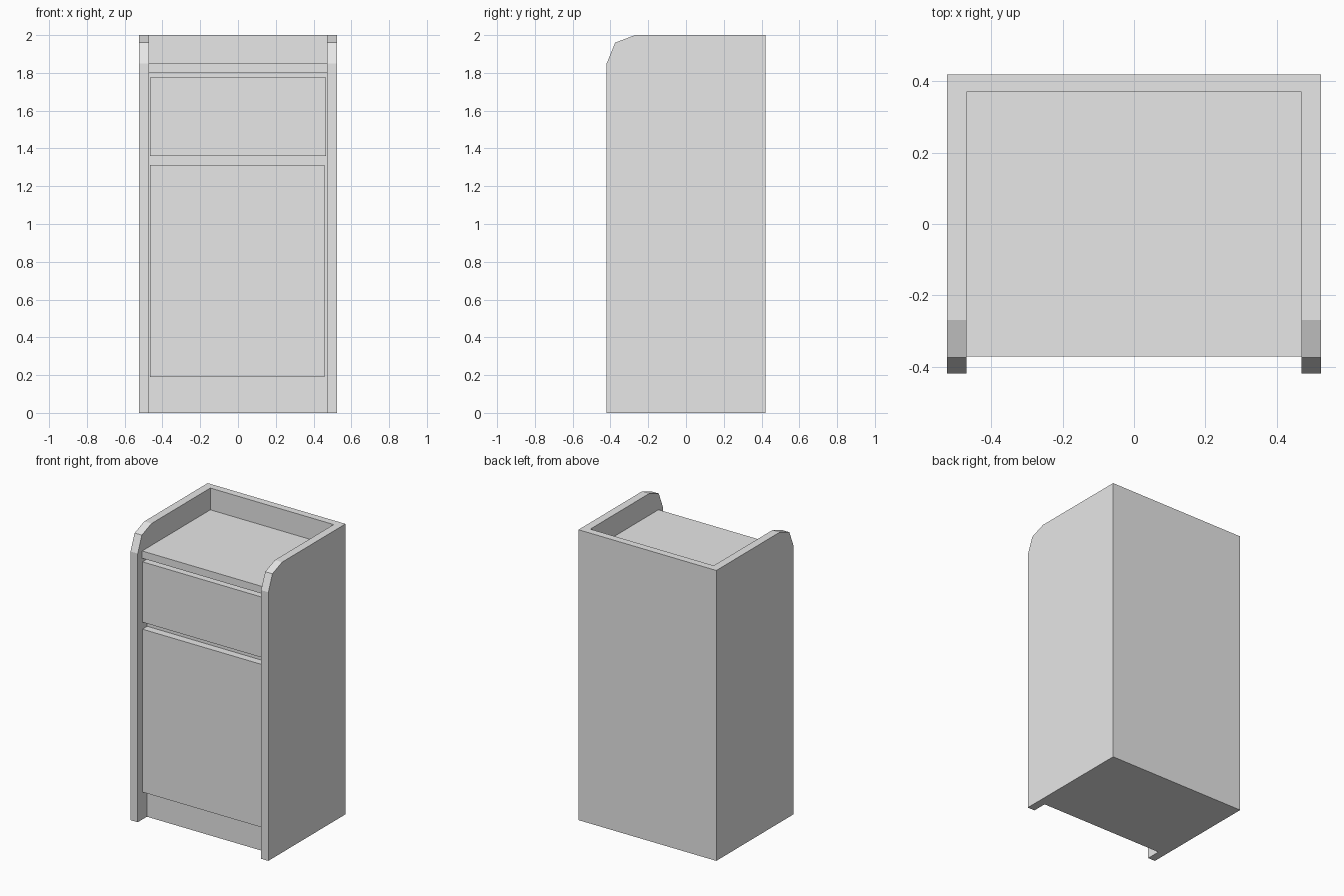
import bpy
import bmesh
from mathutils import Vector

old = bpy.data.objects.get("Cube")
if old:
    bpy.data.objects.remove(old, do_unlink=True)

# One plain grey finish
grey = bpy.data.materials.new("plain grey")
grey.use_nodes = True
COLOUR = (0.8, 0.8, 0.8, 1)
grey.diffuse_color = COLOUR
grey.node_tree.nodes["Principled BSDF"].inputs["Base Color"].default_value = COLOUR


def add_object(name, bm):
    bmesh.ops.recalc_face_normals(bm, faces=bm.faces)
    mesh = bpy.data.meshes.new(name)
    bm.to_mesh(mesh)
    bm.free()
    mesh.materials.append(grey)
    obj = bpy.data.objects.new(name, mesh)
    bpy.context.collection.objects.link(obj)
    return obj


def box(name, x, y, z):
    bm = bmesh.new()
    bmesh.ops.create_cube(bm, size=1)
    for v in bm.verts:
        v.co = Vector([r[0] if c < 0 else r[1] for c, r in zip(v.co, (x, y, z))])
    return add_object(name, bm)


def prism(name, profile, x0, x1):
    """Extrude a side profile of (y, z) points across x."""
    bm = bmesh.new()
    face = bm.faces.new([bm.verts.new((x0, y, z)) for y, z in profile])
    ext = bmesh.ops.extrude_face_region(bm, geom=[face])
    moved = [g for g in ext["geom"] if isinstance(g, bmesh.types.BMVert)]
    bmesh.ops.translate(bm, verts=moved, vec=(x1 - x0, 0, 0))
    return add_object(name, bm)


HALF_W, INNER = 0.525, 0.47
BACK, FRONT = 0.42, -0.42
SHELF_TOP, SHELF_BOTTOM = 1.85, 1.80
FACE, RECESS = -0.372, -0.32

# Cabinet: chamfered side profile, later hollowed between the side panels
profile = [(FRONT, 0), (BACK, 0), (BACK, 2), (-0.27, 2), (-0.375, 1.96), (FRONT, 1.85)]
cabinet = prism("cabinet_body", profile, -HALF_W, HALF_W)

# Cutters: top tray, set-back front, and the recess behind drawer and door
cutters = [
    box("tray_cutter", (-INNER, INNER), (-1, 0.37), (SHELF_TOP, 3)),
    box("front_cutter", (-INNER, INNER), (-1, FACE), (-1, 2.5)),
    box("recess_cutter", (-INNER, INNER), (-0.9, RECESS), (-0.9, SHELF_BOTTOM)),
]
for cutter in cutters:
    cutter.hide_render = True
    mod = cabinet.modifiers.new(cutter.name, 'BOOLEAN')
    mod.operation = 'DIFFERENCE'
    mod.solver = 'EXACT'
    mod.object = cutter
graph = bpy.context.evaluated_depsgraph_get()
cut_mesh = bpy.data.meshes.new_from_object(cabinet.evaluated_get(graph))
cabinet.modifiers.clear()
cabinet.data = cut_mesh
for cutter in cutters:
    bpy.data.objects.remove(cutter, do_unlink=True)

# Drawer front and door, with narrow gaps around them
box("drawer_front", (-0.467, 0.467), (FACE, RECESS), (1.36, 1.776))
box("door", (-0.467, 0.457), (FACE, RECESS), (0.19, 1.312))
